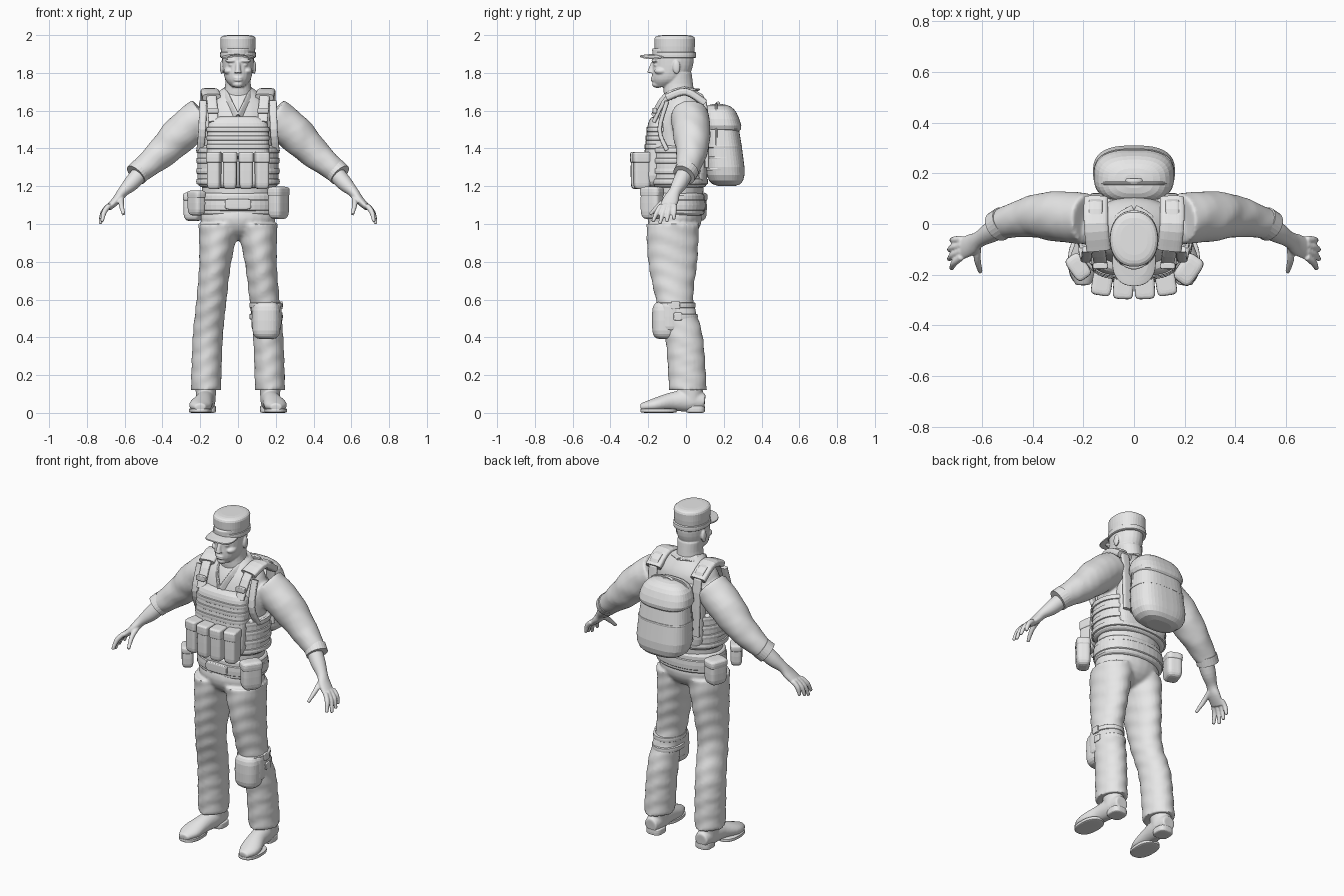
import bpy, bmesh, math
from mathutils import Vector, Matrix

if "Cube" in bpy.data.objects:
    bpy.data.objects.remove(bpy.data.objects["Cube"], do_unlink=True)

grey = bpy.data.materials.new("plain light grey")
grey.use_nodes = True
grey.diffuse_color = (.8, .8, .8, 1)
for node in grey.node_tree.nodes:
    if node.type == "BSDF_PRINCIPLED":
        node.inputs["Base Color"].default_value = grey.diffuse_color
made = []
ACROSS, DEPTH = Vector((1, 0, 0)), Vector((0, 1, 0))
SIDES = (("left", 1), ("right", -1))


def finish(name, bm, voxel=0, relax=3):
    """Turn a bmesh into an object; a voxel size fuses its pieces."""
    bmesh.ops.recalc_face_normals(bm, faces=bm.faces[:])
    mesh = bpy.data.meshes.new(name)
    bm.to_mesh(mesh)
    bm.free()
    mesh.materials.append(grey)
    obj = bpy.data.objects.new(name, mesh)
    bpy.context.collection.objects.link(obj)
    if voxel:
        fuse = obj.modifiers.new("fuse", "REMESH")
        fuse.mode = "VOXEL"
        fuse.voxel_size = voxel
        fuse.use_smooth_shade = True
        soften = obj.modifiers.new("soften", "SMOOTH")
        soften.factor = .5
        soften.iterations = relax
    made.append(obj)


def power(value, exponent):
    return math.copysign(abs(value) ** (2 / exponent), value)


def spline(rows, steps):
    """Pass a smooth curve through the rows, radii included."""
    points = [Vector((*row, row[-1])[:5]) for row in rows]
    last = len(points) - 1
    path = []
    for i in range(last):
        a, b, c, d = (points[min(max(i + k, 0), last)] for k in (-1, 0, 1, 2))
        for k in range(steps):
            t = k / steps
            path.append(b + ((c - a) + ((a * 2 - b * 5 + c * 4 - d)
                        + (b * 3 - a - c * 3 + d) * t) * t) * (t / 2))
    return path + [points[-1]]


def loft(bm, rows, ref=None, sides=24, square=2, steps=4, fold=0):
    """Skin rows of x, y, z and one or two radii; rings stay level without a ref."""
    path = spline(rows, steps)
    rings = []
    for i, row in enumerate(path):
        centre, u, v = Vector(row[:3]), ACROSS, DEPTH
        if ref:
            ahead, behind = path[min(i + 1, len(path) - 1)], path[max(i - 1, 0)]
            along = (Vector(ahead[:3]) - Vector(behind[:3])).normalized()
            u = (ref - along * ref.dot(along)).normalized()
            v = along.cross(u)
        ring = []
        for k in range(sides):
            angle = math.tau * (k + .5) / sides
            crease = fold * math.sin(centre.z * 70 + 2 * math.sin(2 * angle))
            ring.append(bm.verts.new(centre
                        + u * power(math.cos(angle), square) * (row[3] + crease)
                        + v * power(math.sin(angle), square) * (row[4] + crease)))
        rings.append(ring)
    for low, high in zip(rings, rings[1:]):
        for k in range(sides):
            bm.faces.new((low[k], low[k - 1], high[k - 1], high[k]))
    bm.faces.new(rings[0])
    bm.faces.new(rings[-1][::-1])


def shape(name, rows, **options):
    bm = bmesh.new()
    loft(bm, rows, **options)
    finish(name, bm)


def pillow(centre, radii, rim=2, taper=0, lean=0):
    """Level rows of a rounded block; a higher rim gives tighter top and bottom edges."""
    x, y, z = centre
    rows = []
    for degrees in range(-80, 81, 16):
        height = power(math.sin(math.radians(degrees)), rim)
        spread = power(math.cos(math.radians(degrees)), rim) * (1 - taper * height)
        rows.append((x, y + lean * height, z + radii[2] * height, radii[0] * spread, radii[1] * spread))
    return rows


def ball(bm, centre, radii):
    loft(bm, pillow(centre, radii), steps=1)


def block(name, centre, radii, square=5, rim=6, turn=0, **form):
    bm = bmesh.new()
    loft(bm, pillow((0, 0, 0), radii, rim, **form), square=square, steps=1, sides=40)
    bm.transform(Matrix.Translation(centre) @ Matrix.Rotation(math.radians(turn), 4, "Z"))
    finish(name, bm)


def mirror(rows, side):
    return [(side * x, *rest) for x, *rest in rows]


def tube(points, *radii):
    return [(*point, *radii) for point in points]


# Shirt: torso fused with both sleeves
bm = bmesh.new()
loft(bm, [(0, -.05, 1.13, .19, .14), (0, -.04, 1.45, .2, .15), (0, -.03, 1.55, .2, .14),
          (0, -.02, 1.64, .17, .12), (0, -.02, 1.72, .08, .07)])
sleeve = [(.18, .02, 1.58, .1), (.3, .03, 1.48, .1), (.4, .03, 1.38, .083), (.53, 0, 1.27, .058)]
for word, side in SIDES:
    loft(bm, mirror(sleeve, side), ref=DEPTH, fold=.002)
finish("shirt", bm, voxel=.01, relax=5)

# Trousers: pelvis fused with both legs
bm = bmesh.new()
ball(bm, (0, -.06, 1.03), (.2, .145, .12))
leg = [(.1, -.07, 1, .11, .14), (.12, -.07, .8, .085, .13), (.14, -.06, .6, .08, .1),
       (.16, -.01, .4, .08, .1), (.17, .01, .12, .08, .1)]
for word, side in SIDES:
    loft(bm, mirror(leg, side), fold=.0025, steps=10)
finish("trousers", bm, voxel=.01)

# Boots with heels and soles
foot = [(.17, .1, .06, .04), (.17, .03, .065, .05, .06), (.18, -.07, .06, .05),
        (.2, -.17, .04, .06, .036), (.2, -.24, .03, .03, .02)]
ankle = [(.17, .03, .05, .05), (.17, .02, .2, .06, .08)]
for word, side in SIDES:
    bm = bmesh.new()
    loft(bm, mirror(foot, side), ref=ACROSS)
    loft(bm, mirror(ankle, side))
    finish(word + "_boot", bm, voxel=.007)
    block(word + "_boot_heel", (side * .165, .05, .02), (.048, .05, .02), square=3)
    block(word + "_boot_sole", (side * .2, -.145, .012), (.06, .097, .012), square=2.4)

# Head: skull, neck, nose, lips and chin, then paired features
bm = bmesh.new()
loft(bm, [(0, -.12, 1.725, .03, .04), (0, -.09, 1.765, .067, .09), (0, -.07, 1.84, .082, .108),
          (0, -.07, 1.93, .085, .11)])
loft(bm, [(0, -.03, 1.64, .1, .08), (0, -.04, 1.72, .07, .08), (0, -.04, 1.8, .07)])
loft(bm, [(0, -.17, 1.86, .012), (0, -.18, 1.82, .014, .02), (0, -.185, 1.8, .02)])
for z in (1.773, 1.761):
    ball(bm, (0, -.174, z), (.024, .013, .007))
ball(bm, (0, -.15, 1.74), (.03, .03, .02))
for word, side in SIDES:
    brow, eye, cheek, ear = ((side * x, y, z) for x, y, z in (
        (.036, -.165, 1.864), (.035, -.157, 1.843), (.048, -.13, 1.81), (.086, -.05, 1.83)))
    ball(bm, brow, (.033, .018, .01))
    ball(bm, eye, (.016, .015, .01))
    ball(bm, cheek, (.028, .038, .02))
    ball(bm, ear, (.01, .02, .036))
finish("head", bm, voxel=.0045, relax=2)

# Cap with a drooping brim
block("cap_crown", (0, -.06, 1.94), (.093, .107, .06), square=2.2, taper=-.04)
block("cap_band", (0, -.06, 1.895), (.095, .114, .017), square=2.2, rim=9)
bm = bmesh.new()
loft(bm, pillow((0, -.15, 1.9), (.086, .095, .005), rim=8), sides=40, steps=1, square=2.3)
for v in bm.verts:
    v.co.z -= 3 * v.co.x ** 2 + (-.15 - v.co.y) * .12
finish("cap_brim", bm)

# Forearms and hands: fanned fingers, thumb and sleeve cuff
forearm = [(.49, .01, 1.3, .046), (.56, -.03, 1.22, .042), (.61, -.06, 1.17, .032, .028),
           (.64, -.08, 1.13, .042, .024), (.685, -.1, 1.085, .042, .016)]
fingers = [(Vector((.68, -.06 - .023 * k, 1.1)),
            Vector((.735 - .01 * abs(k - 1.5), -.065 - .037 * k, 1 + .012 * abs(k - 2)))) for k in range(4)]
thumb = (Vector((.615, -.085, 1.14)), Vector((.605, -.19, 1.05)))
bulge = Vector((.008, 0, .008))
for word, side in SIDES:
    bm = bmesh.new()
    loft(bm, mirror(forearm, side), ref=DEPTH)
    for base, tip in fingers + [thumb]:
        joint = base.lerp(tip, .5) + bulge
        bones = [(*base, .014), (*joint, .014), (*tip, .009)]
        loft(bm, mirror(bones, side), ref=ACROSS, sides=12)
    finish(word + "_hand", bm, voxel=.005, relax=2)
    cuff = tube([(.51, .01, 1.29), (.54, -.01, 1.26)], .062)
    shape(word + "_cuff", mirror(cuff, side), ref=DEPTH, steps=1)

# Open collar
collar = tube([(0, .055, 1.71), (.075, 0, 1.71), (.06, -.11, 1.67), (.01, -.17, 1.57)], .006, .022)
for word, side in SIDES:
    shape(word + "_collar", mirror(collar, side), ref=Vector((side, -.6, .5)), square=3)

# Vest: side wrap, plates and webbing
block("vest_wrap", (0, -.045, 1.305), (.215, .157, .115), square=2.3, rim=10)
for i in range(4):
    block(f"wrap_webbing_{i + 1}", (0, -.045, 1.225 + .055 * i), (.222, .162, .017), square=2.3, rim=9)
block("front_plate", (0, -.15, 1.38), (.165, .07, .19), square=3, lean=.02)
for i in range(3):
    block(f"front_webbing_{i + 1}", (0, -.147 + .005 * i, 1.41 + .045 * i), (.168, .073, .015), square=3, rim=9)
block("back_plate", (0, .06, 1.4), (.165, .055, .2), square=3)

# Shoulder straps, their pads and the armhole trims
strap = [(.13, -.17, 1.54), (.14, -.1, 1.67), (.15, 0, 1.7), (.15, .1, 1.64), (.14, .11, 1.3)]
trim = [(.185, -.1, 1.65), (.19, -.14, 1.5), (.2, -.1, 1.39)]
for word, side in SIDES:
    for part, points, width, depth in (("_shoulder_strap", strap, .027, .011),
                                       ("_shoulder_pad", strap[1:4], .048, .02),
                                       ("_armhole_trim", trim, .02, .012)):
        shape(word + part, mirror(tube(points, width, depth), side), ref=ACROSS, square=3.5)
    block(word + "_strap_buckle", (side * .133, -.165, 1.6), (.03, .013, .015))

# Four magazine pouches with flaps, following the chest curve
for i in range(4):
    x = (i - 1.5) * .084
    y, turn = x * x - .25, x * 70
    block(f"magazine_pouch_{i + 1}", (x, y, 1.28), (.036, .044, .095), turn=turn)
    block(f"magazine_flap_{i + 1}", (x, y, 1.352), (.04, .048, .03), turn=turn)

# Belt, buckle and hip pouches with lids
block("belt_padding", (0, -.05, 1.105), (.206, .149, .063), square=2.2, rim=8)
block("belt", (0, -.05, 1.1), (.211, .155, .034), square=2.2, rim=9)
block("belt_buckle", (0, -.205, 1.105), (.07, .013, .028))
for name, centre, radii, turn in (("left_hip_pouch", (.215, -.18, 1.11), (.04, .058, .085), -35),
                                  ("right_hip_pouch", (-.22, -.17, 1.11), (.033, .05, .065), 35),
                                  ("right_rear_pouch", (-.235, .05, 1.09), (.046, .056, .075), -20)):
    block(name, centre, radii, square=4, rim=4, turn=turn)
    lid_centre = Vector(centre) + Vector((0, 0, radii[2] * .7))
    lid_radii = Vector(radii) * 1.06
    lid_radii.z *= .32
    block(name + "_lid", lid_centre, lid_radii, square=4, rim=4, turn=turn)

# Backpack: body, lid, pocket, webbing, zip and handle
block("backpack", (0, .195, 1.415), (.155, .1, .215), square=2.7, rim=4, taper=.12, lean=-.02)
block("backpack_lid", (0, .183, 1.555), (.153, .1, .08), square=2.7, rim=3, taper=.15, lean=-.015)
block("backpack_pocket", (0, .235, 1.31), (.115, .065, .09), square=3, rim=5)
for i in range(3):
    block(f"backpack_webbing_{i + 1}", (0, .195, 1.29 + .06 * i), (.159, .103, .008), square=2.7, rim=8)
arch = [math.pi * i / 12 for i in range(13)]
zip_line = [(.145 * power(math.cos(a), 4), .16, 1.415 + .22 * power(math.sin(a), 4)) for a in arch]
shape("backpack_zip", tube(zip_line, .007), ref=DEPTH, sides=10)
handle = [(.035 * math.cos(a), .17, 1.615 + .027 * math.sin(a)) for a in arch]
shape("backpack_handle", tube(handle, .01, .006), ref=DEPTH, sides=10)

# Left knee pad with straps and buckles
block("knee_pad", (.15, -.11, .49), (.075, .07, .1), square=2.5, rim=4)
block("knee_pad_backing", (.15, -.08, .51), (.08, .066, .08), square=2.6)
for word, y, z in (("lower", -.043, .51), ("upper", -.055, .57)):
    block(word + "_knee_strap", (.146, y, z), (.086, .106, .016), square=2, rim=9)
    block(word + "_knee_buckle", (.228, y, z), (.009, .023, .021))

# Smooth shading with crisp edges
for obj in bpy.context.view_layer.objects:
    obj.select_set(obj in made)
bpy.context.view_layer.objects.active = made[0]
bpy.ops.object.shade_smooth_by_angle(angle=math.radians(40))
